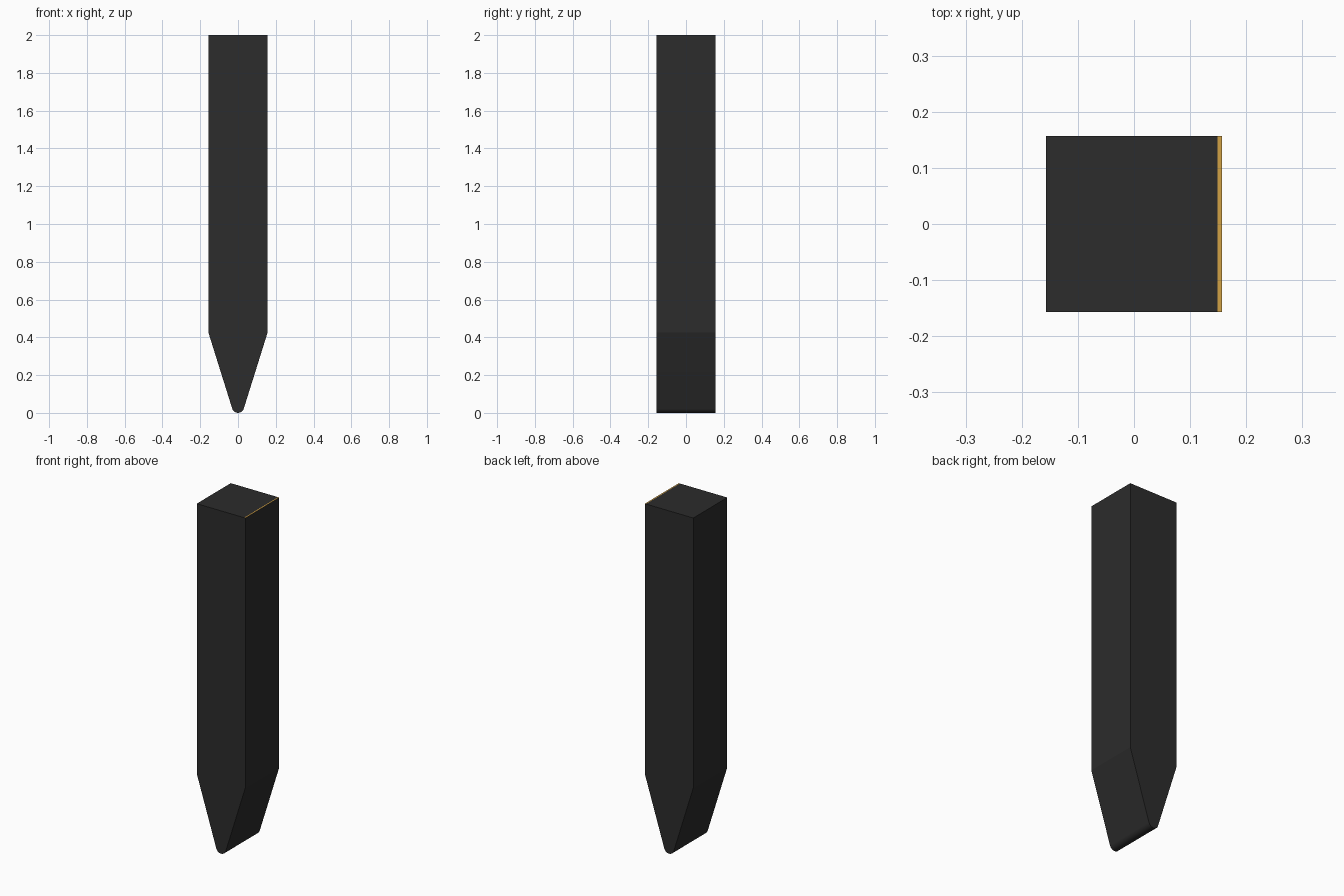
import bpy, bmesh, math

if "Cube" in bpy.data.objects:
    bpy.data.objects.remove(bpy.data.objects["Cube"])

HALF = 0.1565      # half width of the square bar
TOP = 2.0
SHOULDER = 0.425   # height where the taper starts
R = 0.032          # radius of the rounded tip
STRIP = 0.149      # inner edge of the gold strip


def material(name, color):
    m = bpy.data.materials.new(name)
    m.diffuse_color = color
    m.use_nodes = True
    m.node_tree.nodes["Principled BSDF"].inputs["Base Color"].default_value = m.diffuse_color
    return m


# Rounded tip: arc between the tangent points of the two tapered walls
dx, dz = HALF, SHOULDER - R
start = math.atan2(dz, dx) - math.acos(R / math.hypot(dx, dz))
end = -math.pi - start
N = 16
arc = [(R * math.cos(a), R + R * math.sin(a))
       for a in (start + (end - start) * i / N for i in range(N + 1))]

# Full front outline, with an extra top point dividing off the gold strip
outline = ([(HALF, SHOULDER)] + arc +
           [(-HALF, SHOULDER), (-HALF, TOP), (STRIP, TOP), (HALF, TOP)])

# Extrude the outline front to back
bm = bmesh.new()
face = bm.faces.new([bm.verts.new((x, -HALF, z)) for x, z in outline])
ext = bmesh.ops.extrude_face_region(bm, geom=[face], use_keep_orig=True)
moved = [v for v in ext["geom"] if isinstance(v, bmesh.types.BMVert)]
bmesh.ops.translate(bm, verts=moved, vec=(0, 2 * HALF, 0))
bmesh.ops.recalc_face_normals(bm, faces=bm.faces[:])

# Gold strip on the right edge of the top
for f in bm.faces:
    c = f.calc_center_median()
    if c.z > TOP - 0.001 and c.x > STRIP:
        f.material_index = 1

mesh = bpy.data.meshes.new("pointed_bar")
bm.to_mesh(mesh)
bm.free()
mesh.materials.append(material("dark", (0.025, 0.025, 0.025, 1)))
mesh.materials.append(material("gold", (0.65, 0.36, 0.06, 1)))
bar = bpy.data.objects.new("pointed_bar", mesh)
bpy.context.collection.objects.link(bar)

# Smooth the tip, keep the hard edges
bpy.context.view_layer.objects.active = bar
bar.select_set(True)
bpy.ops.object.shade_smooth_by_angle(angle=math.radians(15))
